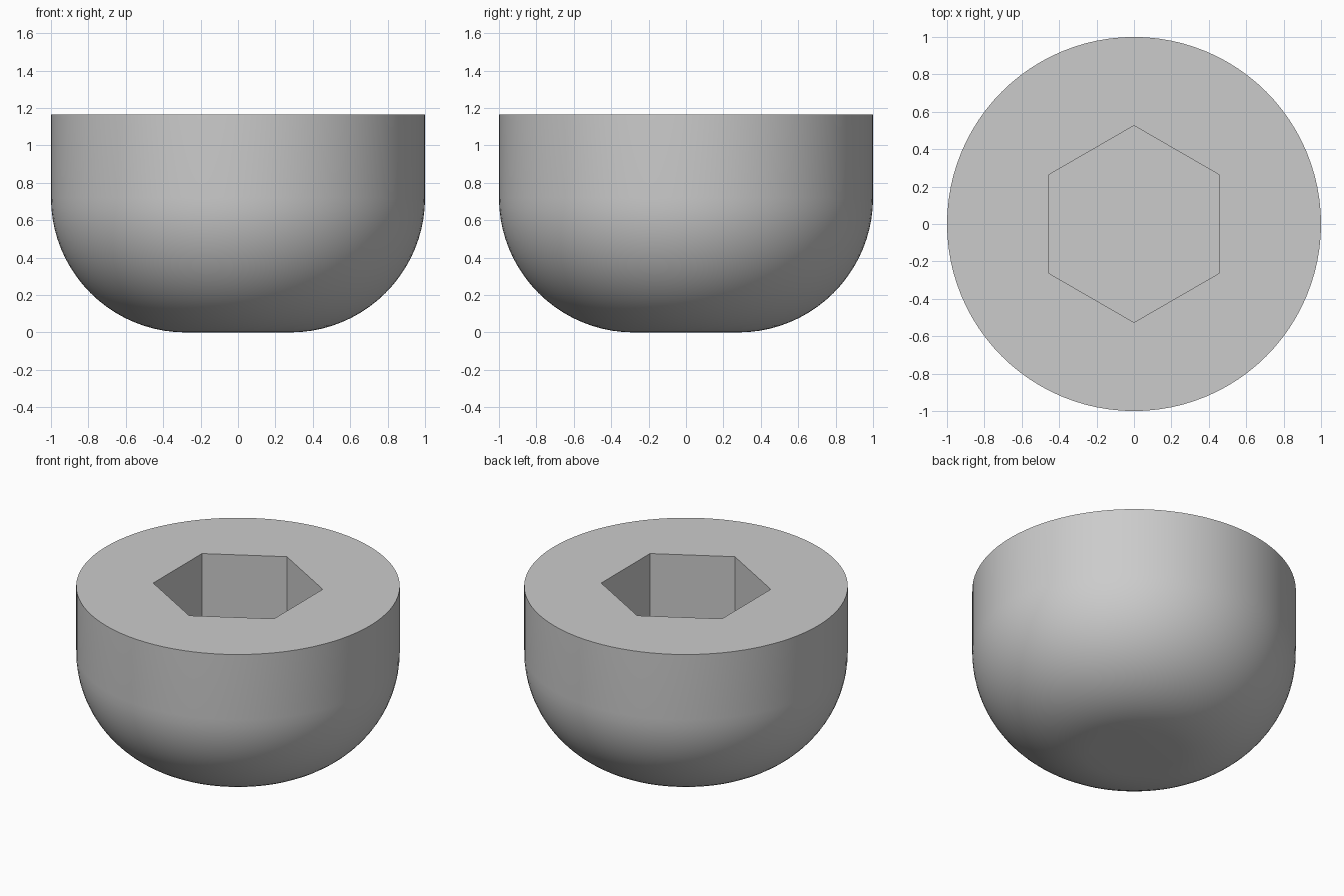
import bpy
import bmesh
from math import sin, cos, pi, radians
from mathutils import Matrix, Vector

HEIGHT, RADIUS, FILLET = 1.165, 1.0, 0.72
SOCKET_RADIUS, SOCKET_DEPTH = 0.526, 0.6
SEGMENTS, FILLET_STEPS = 96, 20

if "Cube" in bpy.data.objects:
    bpy.data.objects.remove(bpy.data.objects["Cube"], do_unlink=True)

grey = bpy.data.materials.new("light_grey")
grey.use_nodes = True
colour = (0.6, 0.6, 0.6, 1.0)
grey.diffuse_color = colour
grey.node_tree.nodes["Principled BSDF"].inputs["Base Color"].default_value = colour


def add_object(name, bm):
    bmesh.ops.recalc_face_normals(bm, faces=bm.faces)
    mesh = bpy.data.meshes.new(name)
    bm.to_mesh(mesh)
    bm.free()
    mesh.materials.append(grey)
    obj = bpy.data.objects.new(name, mesh)
    bpy.context.collection.objects.link(obj)
    return obj


# Round body: quarter-arc profile with a straight wall, turned about z
bm = bmesh.new()
profile = []
for i in range(FILLET_STEPS + 1):
    a = pi / 2 * i / FILLET_STEPS
    profile.append((RADIUS - FILLET + FILLET * sin(a), FILLET - FILLET * cos(a)))
profile.append((RADIUS, HEIGHT))
verts = [bm.verts.new((r, 0, z)) for r, z in profile]
edges = [bm.edges.new(pair) for pair in zip(verts, verts[1:])]
bmesh.ops.spin(bm, geom=verts + edges, cent=(0, 0, 0), axis=(0, 0, 1),
               angle=2 * pi, steps=SEGMENTS)
bmesh.ops.remove_doubles(bm, verts=bm.verts, dist=1e-4)
bmesh.ops.holes_fill(bm, edges=[e for e in bm.edges if e.is_boundary], sides=0)
body = add_object("rounded_cap", bm)

# Hexagonal socket cutter, points towards front and back
bm = bmesh.new()
bmesh.ops.create_cone(bm, cap_ends=True, segments=6, radius1=SOCKET_RADIUS,
                      radius2=SOCKET_RADIUS, depth=2 * SOCKET_DEPTH)
corner = max(bm.verts, key=lambda v: v.co.y)
turn = pi / 2 - Vector((1, 0)).angle(corner.co.xy)
bmesh.ops.transform(bm, verts=bm.verts,
                    matrix=Matrix.Translation((0, 0, HEIGHT)) @ Matrix.Rotation(turn, 4, "Z"))
cutter = add_object("socket_cutter", bm)
cutter.hide_render = True

# Cut the socket and bake the result
cut = body.modifiers.new("hex_socket", "BOOLEAN")
cut.operation = "DIFFERENCE"
cut.solver = "EXACT"
cut.object = cutter
bpy.ops.object.select_all(action="DESELECT")
body.select_set(True)
bpy.context.view_layer.objects.active = body
bpy.ops.object.modifier_apply(modifier=cut.name)
bpy.data.objects.remove(cutter, do_unlink=True)

# Smooth round sides, crisp rim and socket edges
bpy.ops.object.shade_smooth_by_angle(angle=radians(30))
